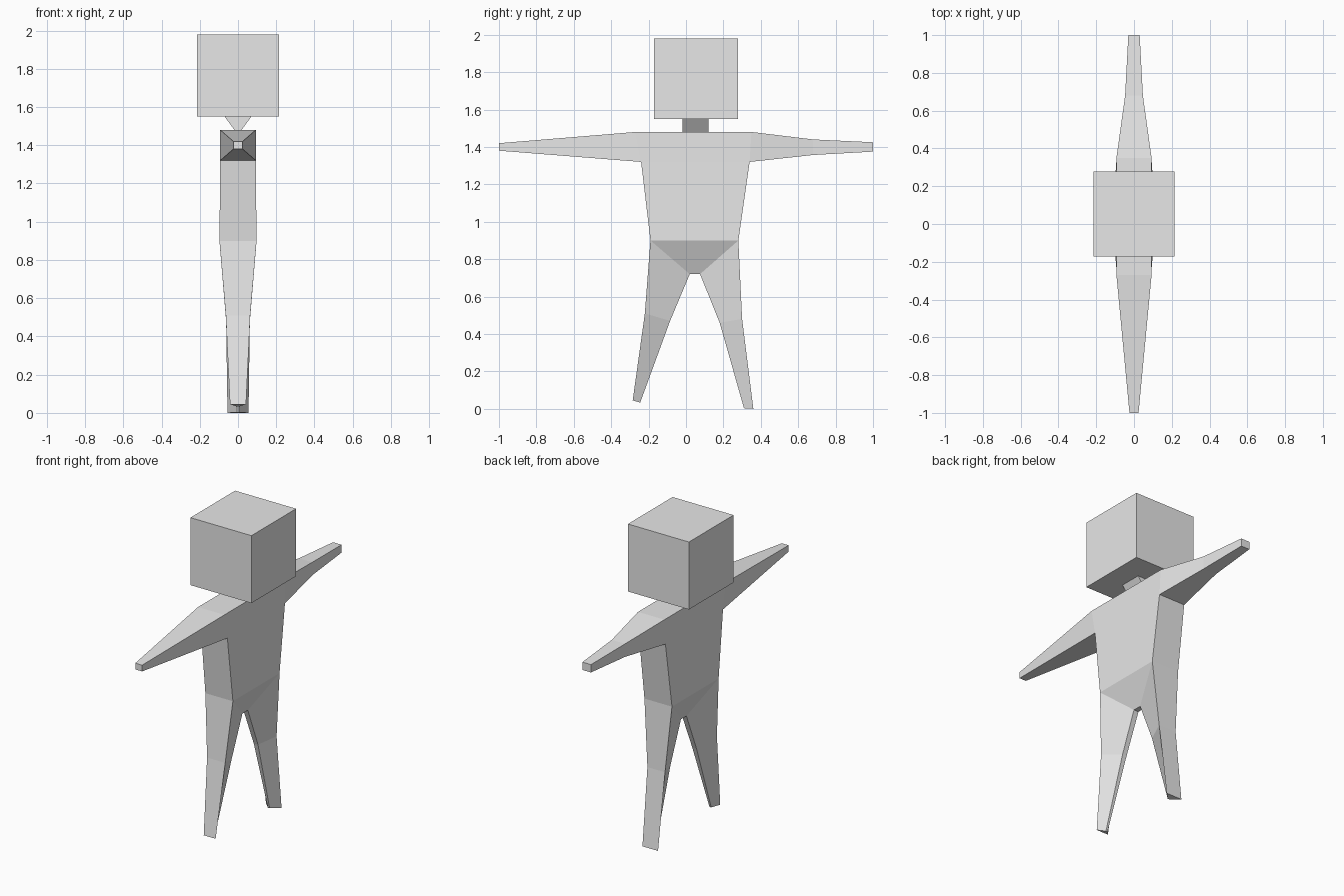
import bpy
import bmesh

if "Cube" in bpy.data.objects:
    bpy.data.objects.remove(bpy.data.objects["Cube"])

grey = bpy.data.materials.new("plain grey")
grey.diffuse_color = (0.8, 0.8, 0.8, 1)
grey.use_nodes = True
grey.node_tree.nodes["Principled BSDF"].inputs["Base Color"].default_value = grey.diffuse_color


def make_object(name, bm):
    bmesh.ops.recalc_face_normals(bm, faces=bm.faces)
    mesh = bpy.data.meshes.new(name)
    bm.to_mesh(mesh)
    bm.free()
    mesh.materials.append(grey)
    obj = bpy.data.objects.new(name, mesh)
    bpy.context.collection.objects.link(obj)
    return obj


def mirrored_slab(name, outline, panels):
    """Outline points are (y, z, half thickness); panels are the side faces."""
    bm = bmesh.new()
    names = list(outline)
    right = {k: bm.verts.new((t, y, z)) for k, (y, z, t) in outline.items()}
    left = {k: bm.verts.new((-t, y, z)) for k, (y, z, t) in outline.items()}
    for panel in panels:
        for side in (right, left):
            bm.faces.new([side[k] for k in panel.split()])
    for a, b in zip(names, names[1:] + names[:1]):
        bm.faces.new((right[a], right[b], left[b], left[a]))
    return make_object(name, bm)


# Torso, arms and legs as one connected body, listed around its outline
body = {
    "f_shoulder": (-0.27, 1.48, 0.093),
    "b_shoulder": (0.35, 1.48, 0.093),
    "b_elbow_top": (0.68, 1.44, 0.047),
    "b_hand_top": (1.0, 1.425, 0.03),
    "b_hand_low": (1.0, 1.375, 0.03),
    "b_elbow_low": (0.68, 1.357, 0.047),
    "b_armpit": (0.34, 1.32, 0.093),
    "b_waist": (0.28, 0.9, 0.097),
    "b_knee_out": (0.30, 0.48, 0.062),
    "b_foot_out": (0.36, 0.0, 0.055),
    "b_foot_in": (0.31, 0.003, 0.006),
    "b_knee_in": (0.18, 0.46, 0.015),
    "b_crotch": (0.075, 0.72, 0.017),
    "f_crotch": (0.02, 0.72, 0.017),
    "f_knee_in": (-0.085, 0.47, 0.015),
    "f_foot_in": (-0.245, 0.033, 0.006),
    "f_foot_out": (-0.285, 0.045, 0.042),
    "f_knee_out": (-0.22, 0.51, 0.064),
    "f_waist": (-0.19, 0.9, 0.097),
    "f_armpit": (-0.24, 1.32, 0.093),
    "f_hand_low": (-1.0, 1.38, 0.024),
    "f_hand_top": (-1.0, 1.42, 0.024),
}
panels = [
    "f_shoulder b_shoulder b_armpit f_armpit",
    "f_armpit b_armpit b_waist f_waist",
    "f_waist b_waist b_crotch f_crotch",
    "b_shoulder b_elbow_top b_elbow_low b_armpit",
    "b_elbow_top b_hand_top b_hand_low b_elbow_low",
    "f_shoulder f_armpit f_hand_low f_hand_top",
]
for s in "fb":
    panels.append(f"{s}_waist {s}_knee_out {s}_knee_in {s}_crotch")
    panels.append(f"{s}_knee_out {s}_foot_out {s}_foot_in {s}_knee_in")
mirrored_slab("body", body, panels)

# Wedge-shaped neck, narrow where it meets the shoulders
neck = {
    "a": (-0.02, 1.55, 0.07),
    "b": (0.12, 1.55, 0.07),
    "c": (0.12, 1.475, 0.015),
    "d": (-0.02, 1.475, 0.015),
}
mirrored_slab("neck", neck, ["a b c d"])

# Box head
bm = bmesh.new()
bmesh.ops.create_cube(bm, size=1)
for v in bm.verts:
    v.co = (v.co.x * 0.43, 0.053 + v.co.y * 0.45, 1.765 + v.co.z * 0.43)
make_object("head", bm)
